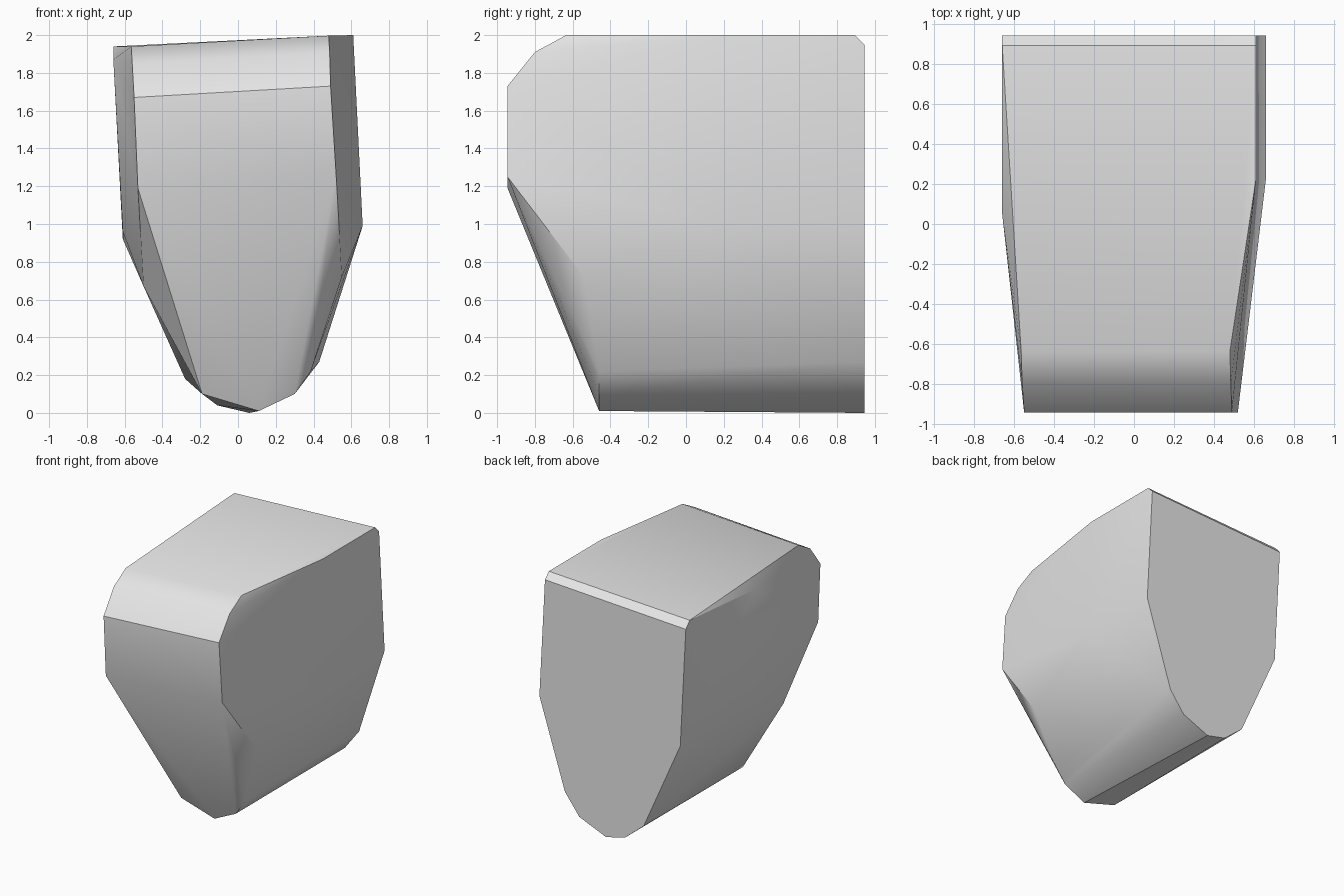
import bpy
import bmesh
import math

cube = bpy.data.objects.get("Cube")
if cube:
    bpy.data.objects.remove(cube, do_unlink=True)

# One plain grey material
grey = bpy.data.materials.new("plain grey")
grey.use_nodes = True
colour = (0.8, 0.8, 0.8, 1)
grey.diffuse_color = colour
grey.node_tree.nodes["Principled BSDF"].inputs["Base Color"].default_value = colour

BACK, FRONT, CHIN = 0.945, -0.945, -0.46


def at_depth(y, outline):
    """Place an (x, z) outline at the given depth."""
    return [(x, y, z) for x, z in outline]


# Flat back face with a rounded lower end
points = at_depth(BACK, [
    (-0.66, 1.885), (-0.61, 0.92), (-0.28, 0.18), (-0.11, 0.04), (0.06, 0),
    (0.30, 0.10), (0.43, 0.27), (0.66, 0.99), (0.61, 1.95)])
# Chamfer along the upper back edge
points += at_depth(0.895, [(-0.66, 1.94), (0.61, 2)])
# Widest part, where the flanks begin to taper
points += at_depth(0.05, [(-0.66, 1.87), (-0.61, 0.96)])
points += at_depth(0.22, [(0.66, 0.99), (0.61, 2)])
# Rounded upper front edge
points += at_depth(-0.64, [(-0.565, 1.94), (0.48, 1.997)])
points += at_depth(-0.80, [(-0.56, 1.85), (0.485, 1.91)])
# Narrow front face
points += at_depth(FRONT, [(-0.55, 1.67), (0.49, 1.73), (0.52, 1.25), (-0.53, 1.19)])
# Lower flanks beside the sloping front
points += at_depth(-0.54, [(-0.50, 0.67), (0.55, 0.72)])
# Front end of the rounded underside
points += at_depth(CHIN, [(-0.19, 0.10), (0.11, 0.01), (0.30, 0.10), (0.385, 0.22)])

# Wrap the outlines in one closed convex body
bm = bmesh.new()
for point in points:
    bm.verts.new(point)
hull = bmesh.ops.convex_hull(bm, input=bm.verts)
unused = {g for g in hull["geom_interior"] + hull["geom_unused"]
          if isinstance(g, bmesh.types.BMVert)}
bmesh.ops.delete(bm, geom=list(unused), context="VERTS")
bmesh.ops.dissolve_limit(bm, angle_limit=math.radians(1),
                         verts=bm.verts, edges=bm.edges)
bmesh.ops.recalc_face_normals(bm, faces=bm.faces)
mesh = bpy.data.meshes.new("tapered_block")
bm.to_mesh(mesh)
bm.free()
mesh.materials.append(grey)

block = bpy.data.objects.new("tapered_block", mesh)
bpy.context.collection.objects.link(block)
bpy.ops.object.select_all(action="DESELECT")
block.select_set(True)
bpy.context.view_layer.objects.active = block
bpy.ops.object.shade_smooth_by_angle(angle=math.radians(30))
